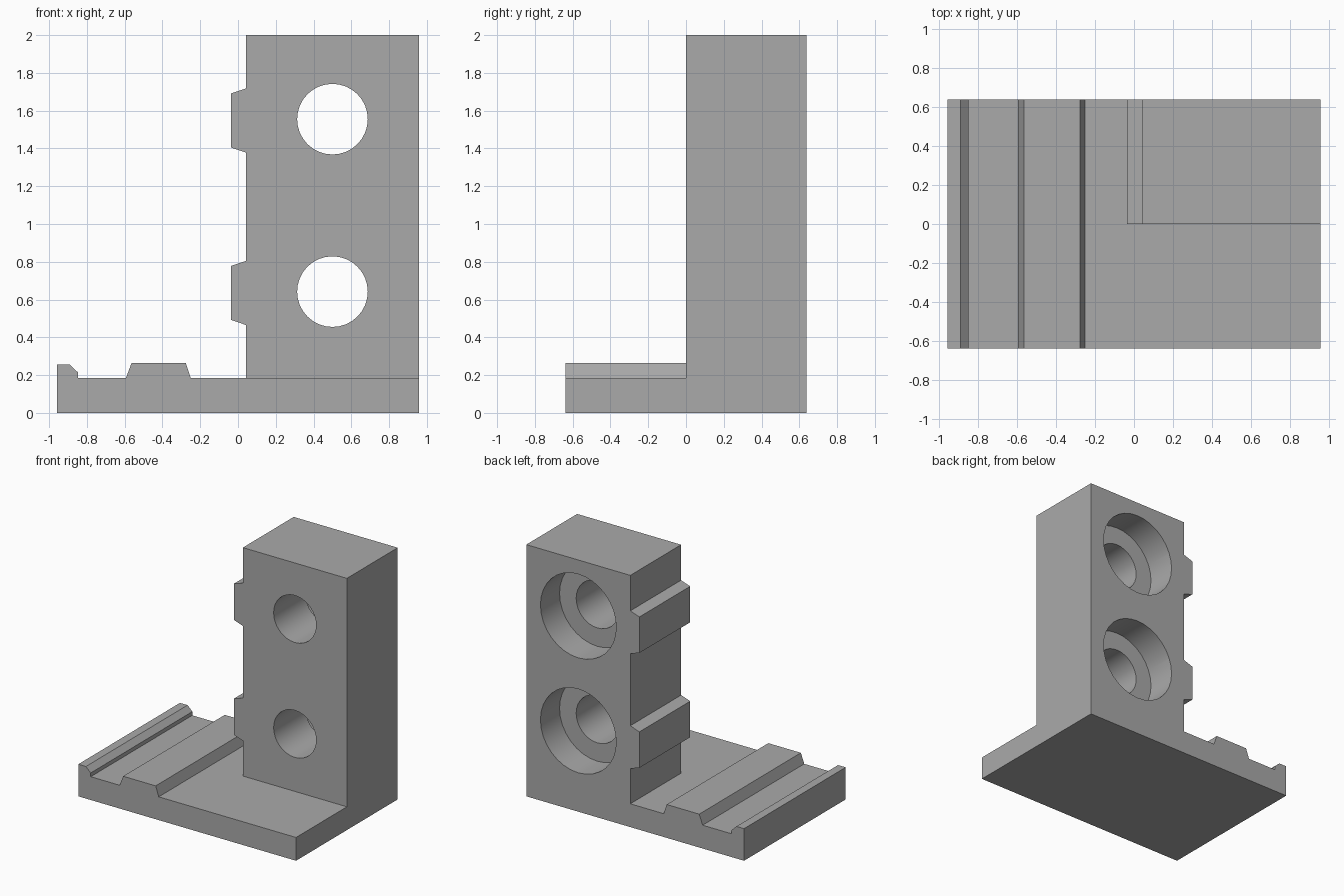
import bpy, bmesh, math
from mathutils import Matrix

cube = bpy.data.objects.get("Cube")
if cube:
    bpy.data.objects.remove(cube, do_unlink=True)

HALF_X, HALF_Y, FLOOR, SIDE = 0.957, 0.638, 0.185, 0.043

grey = bpy.data.materials.new("plain grey")
grey.use_nodes = True
grey.diffuse_color = (0.4, 0.4, 0.4, 1)
grey.node_tree.nodes["Principled BSDF"].inputs["Base Color"].default_value = (0.4, 0.4, 0.4, 1)


def finish(name, bm):
    bmesh.ops.recalc_face_normals(bm, faces=bm.faces)
    mesh = bpy.data.meshes.new(name)
    bm.to_mesh(mesh)
    bm.free()
    mesh.materials.append(grey)
    obj = bpy.data.objects.new(name, mesh)
    bpy.context.collection.objects.link(obj)
    return obj


def prism(name, profile, y0, y1):
    """Extrude an x-z outline along y."""
    bm = bmesh.new()
    face = bm.faces.new([bm.verts.new((x, y0, z)) for x, z in profile])
    ext = bmesh.ops.extrude_face_region(bm, geom=[face])
    moved = [v for v in ext["geom"] if isinstance(v, bmesh.types.BMVert)]
    bmesh.ops.translate(bm, verts=moved, vec=(0, y1 - y0, 0))
    return finish(name, bm)


def bore(name, x, z, radius, y0, y1):
    """Cylinder along y."""
    bm = bmesh.new()
    place = Matrix.Translation((x, (y0 + y1) / 2, z)) @ Matrix.Rotation(math.pi / 2, 4, "X")
    bmesh.ops.create_cone(bm, cap_ends=True, segments=32, radius1=radius,
                          radius2=radius, depth=y1 - y0, matrix=place)
    return finish(name, bm)


# Base outline with edge lip and trapezoid rail
lip = [(-HALF_X, 0.255), (-0.89, 0.255), (-0.848, 0.215), (-0.848, FLOOR)]
rail = [(-0.593, FLOOR), (-0.563, 0.265), (-0.277, 0.265), (-0.25, FLOOR)]

# Upright side edge with two bevelled locating tabs
tabs = []
for z in (0.635, 1.548):
    tabs += [(SIDE, z - 0.17), (-0.037, z - 0.143), (-0.037, z + 0.143), (SIDE, z + 0.17)]

outline = ([(-HALF_X, 0)] + lip + rail + [(SIDE, FLOOR)] + tabs
           + [(SIDE, 2), (HALF_X, 2), (HALF_X, 0)])
bracket = prism("bracket", outline, -HALF_Y, HALF_Y)

# Open space in front of the upright, then the stepped bolt holes
cutters = [prism("front_clearance", [(-0.15, FLOOR), (1.2, FLOOR), (1.2, 2.2), (-0.15, 2.2)], -1, 0)]
for label, z in (("lower", 0.642), ("upper", 1.555)):
    cutters.append(bore(label + "_bolt_hole", 0.5, z, 0.187, -0.1, 0.8))
    cutters.append(bore(label + "_counterbore", 0.5, z, 0.333, HALF_Y - 0.24, 0.8))

bpy.context.view_layer.objects.active = bracket
bracket.select_set(True)
for cutter in cutters:
    mod = bracket.modifiers.new(cutter.name, "BOOLEAN")
    mod.operation = "DIFFERENCE"
    mod.solver = "EXACT"
    mod.object = cutter
    bpy.ops.object.modifier_apply(modifier=mod.name)
    bpy.data.objects.remove(cutter, do_unlink=True)

bpy.ops.object.shade_smooth_by_angle(angle=math.radians(25))
